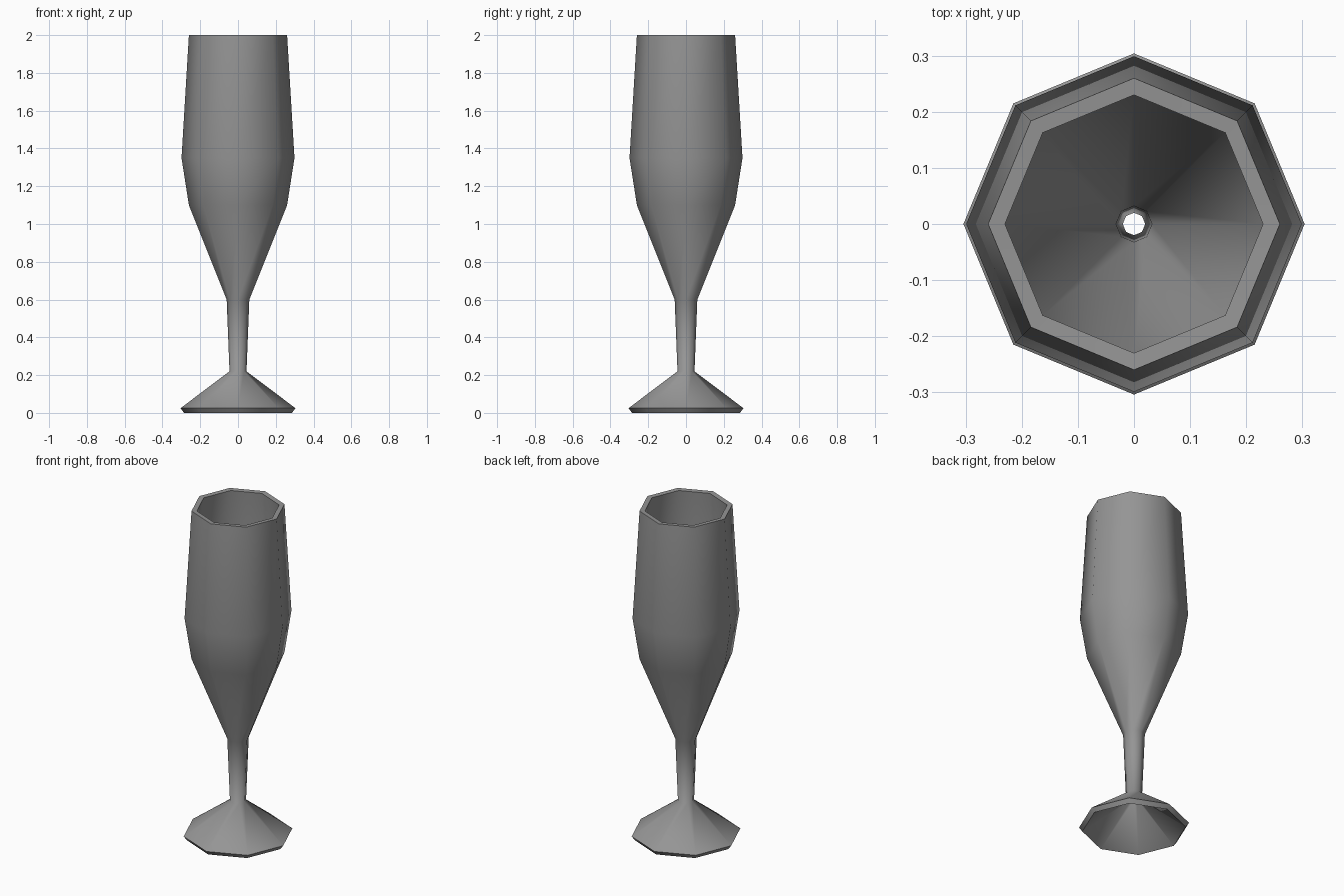
import bpy
import bmesh
import math

cube = bpy.data.objects.get("Cube")
if cube:
    bpy.data.objects.remove(cube, do_unlink=True)

SIDES = 8

# Single grey colour
grey = bpy.data.materials.new("plain_grey")
grey.use_nodes = True
colour = (0.3, 0.3, 0.3, 1)
grey.diffuse_color = colour
grey.node_tree.nodes["Principled BSDF"].inputs["Base Color"].default_value = colour

# Closed wall section (radius, height): outside going up, inside coming down
outer = [(0.304, 0.025), (0.045, 0.22), (0.06, 0.6),
         (0.26, 1.1), (0.299, 1.35), (0.26, 2.0)]
inner = [(0.23, 1.998), (0.269, 1.352), (0.231, 1.106),
         (0.032, 0.606), (0.02, 0.2), (0.286, 0.0)]


def lathe(name, section):
    """Revolve a closed section around the z axis."""
    bm = bmesh.new()
    rings = []
    for i in range(SIDES):
        a = math.tau * i / SIDES
        rings.append([bm.verts.new((r * math.cos(a), r * math.sin(a), z))
                      for r, z in section])
    n = len(section)
    for i in range(SIDES):
        here, after = rings[i], rings[(i + 1) % SIDES]
        for j in range(n):
            k = (j + 1) % n
            bm.faces.new((here[j], after[j], after[k], here[k]))
    bmesh.ops.recalc_face_normals(bm, faces=bm.faces)
    mesh = bpy.data.meshes.new(name)
    bm.to_mesh(mesh)
    bm.free()
    obj = bpy.data.objects.new(name, mesh)
    bpy.context.collection.objects.link(obj)
    return obj


# Hollow flute glass: foot, stem and bowl in one thin shell
glass = lathe("flute_glass", outer + inner)
glass.data.materials.append(grey)

# Smooth walls, crisp rims
bpy.ops.object.select_all(action="DESELECT")
glass.select_set(True)
bpy.context.view_layer.objects.active = glass
bpy.ops.object.shade_smooth_by_angle(angle=math.radians(62))
